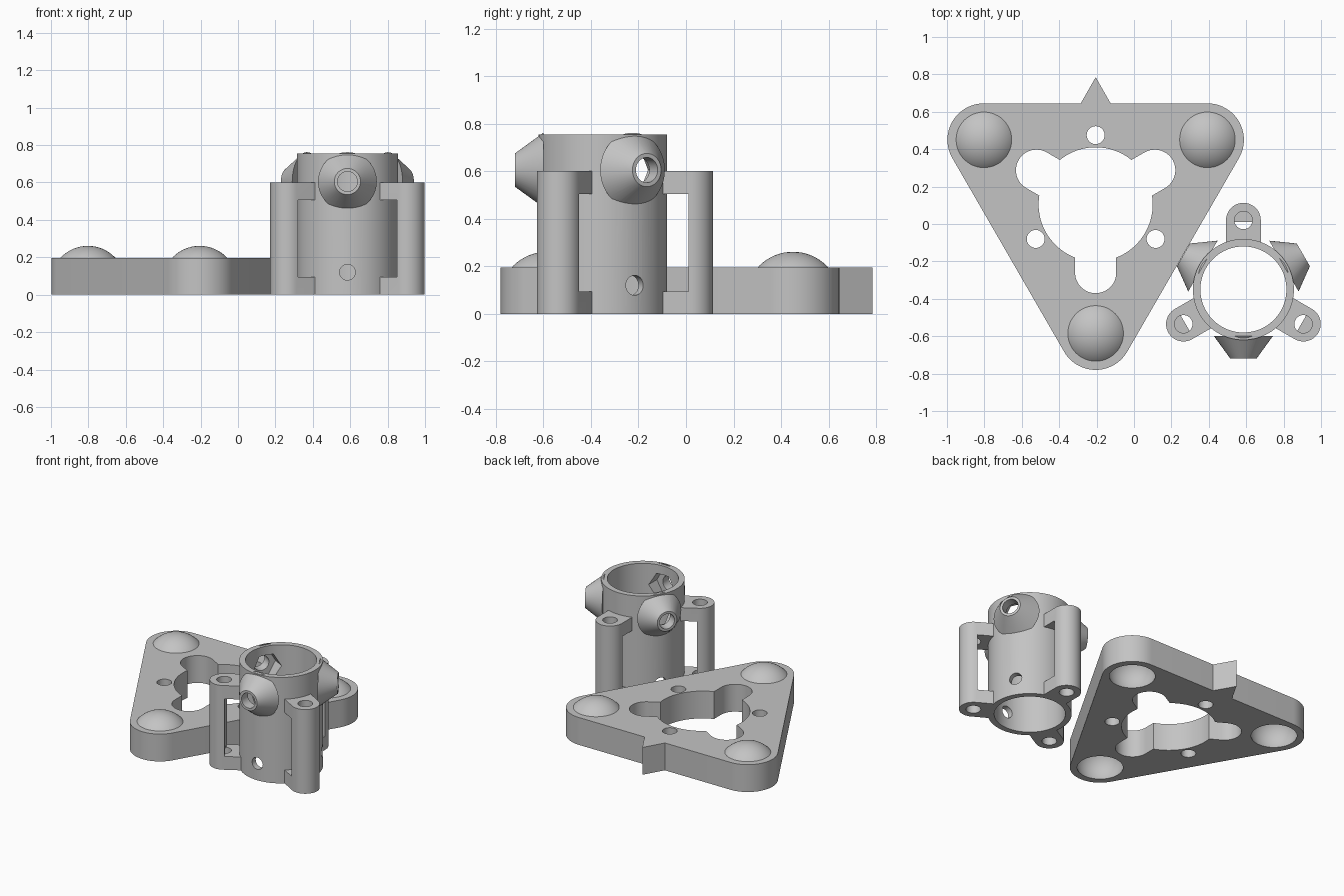
import bpy, bmesh
from math import cos, sin, pi, radians
from mathutils import Matrix

if "Cube" in bpy.data.objects:
    bpy.data.objects.remove(bpy.data.objects["Cube"])

grey = bpy.data.materials.new("light grey plastic")
grey.use_nodes = True
colour = (0.55, 0.55, 0.55, 1)
grey.diffuse_color = colour
grey.node_tree.nodes["Principled BSDF"].inputs["Base Color"].default_value = colour

LOBES = [radians(a) for a in (30, 150, 270)]
POSTS = [radians(a) for a in (90, 210, 330)]


def make_object(name, bm):
    bmesh.ops.recalc_face_normals(bm, faces=bm.faces)
    mesh = bpy.data.meshes.new(name)
    bm.to_mesh(mesh)
    bm.free()
    ob = bpy.data.objects.new(name, mesh)
    bpy.context.scene.collection.objects.link(ob)
    return ob


def prism(outline, z0, z1, turn=0):
    bm = bmesh.new()
    face = bm.faces.new([bm.verts.new((x, y, z0)) for x, y in outline])
    top = bmesh.ops.extrude_face_region(bm, geom=[face])["geom"]
    bmesh.ops.translate(bm, vec=(0, 0, z1 - z0),
                        verts=[v for v in top if isinstance(v, bmesh.types.BMVert)])
    bmesh.ops.rotate(bm, verts=bm.verts, matrix=Matrix.Rotation(turn, 3, 'Z'))
    return make_object("part", bm)


def cone(r0, r1, z0, z1, matrix=Matrix(), sides=64):
    bm = bmesh.new()
    shift = Matrix.Translation((0, 0, (z0 + z1) / 2))
    bmesh.ops.create_cone(bm, cap_ends=True, segments=sides, radius1=r0, radius2=r1,
                          depth=z1 - z0, matrix=matrix @ shift)
    return make_object("part", bm)


def sphere(r, x, y, z):
    bm = bmesh.new()
    bmesh.ops.create_uvsphere(bm, u_segments=48, v_segments=32, radius=r,
                              matrix=Matrix.Translation((x, y, z)))
    return make_object("part", bm)


def arc(cx, cy, r, a0, a1, n=24):
    return [(cx + r * cos(a0 + (a1 - a0) * i / n), cy + r * sin(a0 + (a1 - a0) * i / n))
            for i in range(n + 1)]


def stadium(start, end, r):
    # Straight at the inner end, rounded at the outer end
    return [(start, -r)] + arc(end, 0, r, -pi / 2, pi / 2) + [(start, r)]


def radial(angle, z):
    # Local z points outward from the axis at the given height
    return (Matrix.Rotation(angle, 4, 'Z') @ Matrix.Translation((0, 0, z))
            @ Matrix.Rotation(pi / 2, 4, 'Y'))


def combine(target, other, operation):
    mod = target.modifiers.new("combine", 'BOOLEAN')
    mod.object, mod.operation, mod.solver = other, operation, 'EXACT'
    graph = bpy.context.evaluated_depsgraph_get()
    graph.update()
    mesh = bpy.data.meshes.new_from_object(target.evaluated_get(graph))
    target.modifiers.clear()
    target.data = mesh
    bpy.data.objects.remove(other)


def add(target, other):
    combine(target, other, 'UNION')


def cut(target, other):
    combine(target, other, 'DIFFERENCE')


def finish(ob, name, location):
    ob.name = ob.data.name = name
    ob.location = location
    ob.data.materials.clear()
    ob.data.materials.append(grey)
    bpy.ops.object.select_all(action='DESELECT')
    ob.select_set(True)
    bpy.context.view_layer.objects.active = ob
    bpy.ops.object.shade_smooth_by_angle(angle=radians(30))


# Triangular base plate with rounded corners and a pointer on the back edge
THICK, REACH = 0.195, 0.69
outline = []
for i, a in enumerate(LOBES):
    outline += arc(REACH * cos(a), REACH * sin(a), 0.195, a - pi / 3, a + pi / 3)
    if i == 0:
        outline += [(0.08, 0.54), (0, 0.68), (-0.08, 0.54)]
plate = prism(outline, 0, THICK)

# Three-lobed central opening and screw holes
cut(plate, cone(0.305, 0.305, -0.1, 0.3, sides=96))
for a in LOBES:
    cut(plate, prism(stadium(0.1, 0.365, 0.11), -0.1, 0.3, a))
for a in POSTS:
    spot = Matrix.Translation((0.37 * cos(a), 0.37 * sin(a), 0))
    cut(plate, cone(0.048, 0.048, -0.1, 0.3, spot, 32))

# Domed ball sockets, hollow from below
for a in LOBES:
    x, y = REACH * cos(a), REACH * sin(a)
    dome = sphere(0.201, x, y, 0.06)
    cut(dome, cone(0.3, 0.3, -0.3, 0.15, Matrix.Translation((x, y, 0))))
    add(plate, dome)
    cut(plate, sphere(0.16, x, y, 0.06))
finish(plate, "base_plate", (-0.205, 0.105, 0))

# Upright tube body
tube = cone(0.27, 0.27, 0, 0.755, sides=96)

# Side posts joined to the tube by a lower and an upper arm
for a in POSTS:
    post = prism(stadium(0.24, 0.37, 0.093), 0, 0.6, a)
    window = [(0.1, -0.2), (0.36, -0.2), (0.36, 0.2), (0.1, 0.2)]
    cut(post, prism(window, 0.095, 0.505, a))
    spot = Matrix.Translation((0.37 * cos(a), 0.37 * sin(a), 0))
    for z0, z1 in ((-0.1, 0.12), (0.48, 0.7)):
        cut(post, cone(0.048, 0.048, z0, z1, spot, 32))
    add(tube, post)

# Tapered screw bosses
for a in LOBES:
    add(tube, cone(0.157, 0.07, 0.25, 0.37, radial(a, 0.605)))

# Bore, nut pockets, boss holes and lower pin holes
cut(tube, cone(0.23, 0.23, -0.1, 0.9, sides=96))
for a in LOBES:
    cut(tube, cone(0.1, 0.1, 0.14, 0.3, radial(a, 0.605), 6))
    cut(tube, cone(0.053, 0.053, 0.14, 0.45, radial(a, 0.605), 32))
    cut(tube, cone(0.042, 0.042, 0.14, 0.35, radial(a, 0.12), 32))
finish(tube, "tube_holder", (0.585, -0.35, 0))
